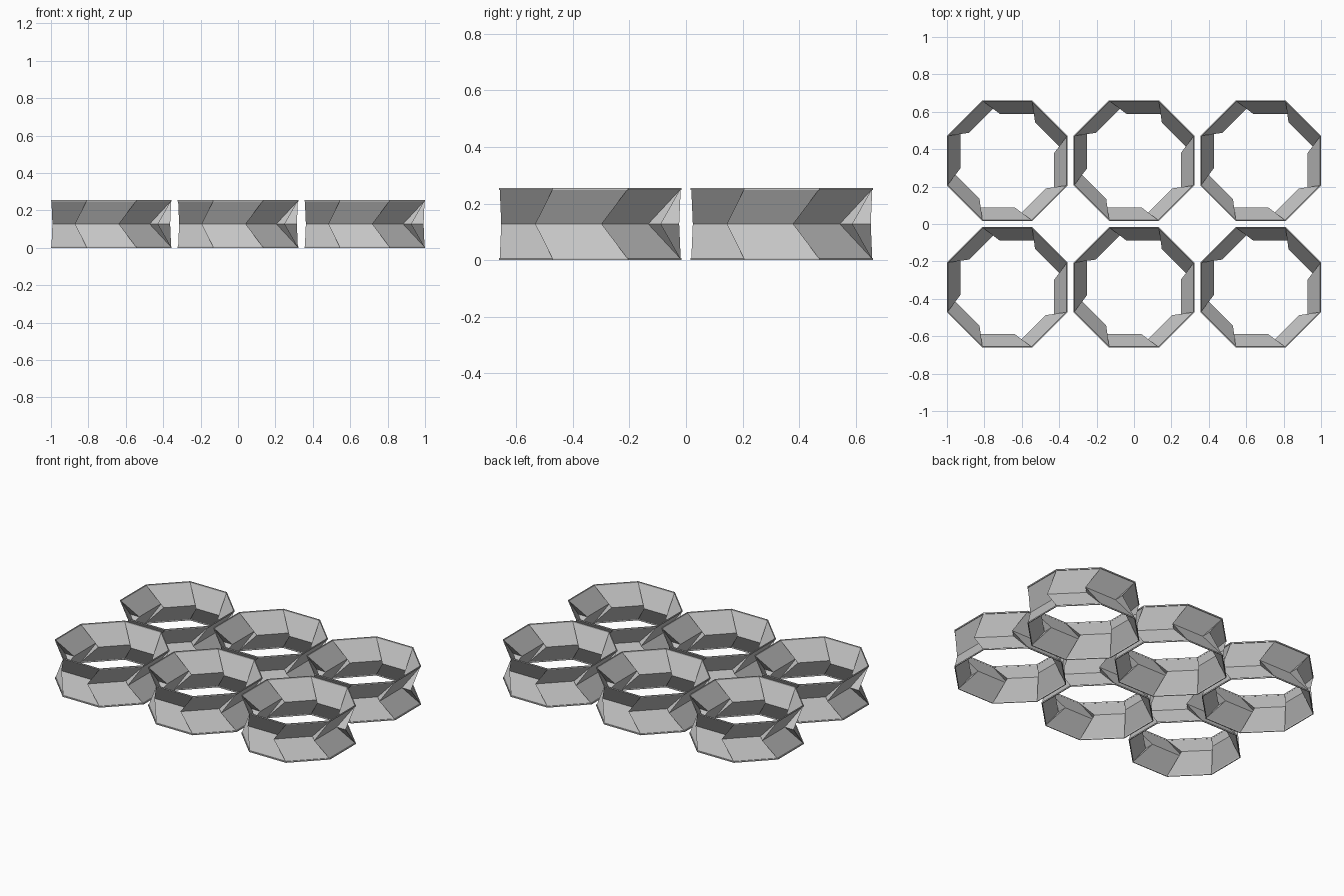
import bpy, bmesh, math
from mathutils import Matrix, Vector

if "Cube" in bpy.data.objects:
    bpy.data.objects.remove(bpy.data.objects["Cube"])

SIDES = 8
HEIGHT = 0.255
APOTHEM = 0.32            # folded wall at top and bottom
RIM_OUT, RIM_IN, RIM_H = 0.3225, 0.317, 0.008
WAIST = 0.25              # distance of the inner crease from the centre
CREASE = (-0.195, 0.04)   # start and end of the crease along a side
PITCH = 0.6775            # spacing of the cells

grey = bpy.data.materials.new("light_grey")
grey.diffuse_color = (0.56, 0.56, 0.56, 1)
grey.use_nodes = True
grey.node_tree.nodes["Principled BSDF"].inputs["Base Color"].default_value = grey.diffuse_color


def turned(i, x, y, z):
    return Matrix.Rotation(i * 2 * math.pi / SIDES, 3, 'Z') @ Vector((x, y, z))


def make_mesh(name, build):
    bm = bmesh.new()

    def face(*points):
        bm.faces.new([bm.verts.new(p) for p in points])

    for i in range(SIDES):
        build(i, face)
    bmesh.ops.remove_doubles(bm, verts=bm.verts, dist=0.0002)
    mesh = bpy.data.meshes.new(name)
    bm.to_mesh(mesh)
    bm.free()
    mesh.materials.append(grey)
    return mesh


def folded_side(i, face):
    # two slanted panels meeting at a skewed crease, and the tucked corner
    half = APOTHEM * math.tan(math.pi / SIDES)
    low, mid, top = RIM_H / 2, HEIGHT / 2, HEIGHT - RIM_H / 2
    a = turned(i, CREASE[0], -WAIST, mid)
    b = turned(i, CREASE[1], -WAIST, mid)
    a_next = turned(i + 1, CREASE[0], -WAIST, mid)
    low_l, low_r = [turned(i, s * half, -APOTHEM, low) for s in (-1, 1)]
    top_l, top_r = [turned(i, s * half, -APOTHEM, top) for s in (-1, 1)]
    face(low_l, low_r, b, a)
    face(a, b, top_r, top_l)
    face(b, a_next, top_r)
    face(a_next, b, low_r)


def rim_side(i, face):
    # one straight length of the thin octagonal band
    t = math.tan(math.pi / SIDES)
    section = [(RIM_OUT, 0), (RIM_OUT, RIM_H), (RIM_IN, RIM_H), (RIM_IN, 0)]
    for k in range(4):
        (r0, z0), (r1, z1) = section[k], section[(k + 1) % 4]
        face(turned(i, -r0 * t, -r0, z0), turned(i, r0 * t, -r0, z0),
             turned(i, r1 * t, -r1, z1), turned(i, -r1 * t, -r1, z1))


wall_mesh = make_mesh("folded_wall", folded_side)
rim_mesh = make_mesh("rim", rim_side)


def place(name, mesh, x, y, z=0):
    obj = bpy.data.objects.new(name, mesh)
    obj.location = (x, y, z)
    bpy.context.collection.objects.link(obj)


# two rows of three cells
for col in (-1, 0, 1):
    for row in (-0.5, 0.5):
        x, y = col * PITCH, row * PITCH
        place("folded_wall", wall_mesh, x, y)
        place("bottom_rim", rim_mesh, x, y)
        place("top_rim", rim_mesh, x, y, HEIGHT - RIM_H)
